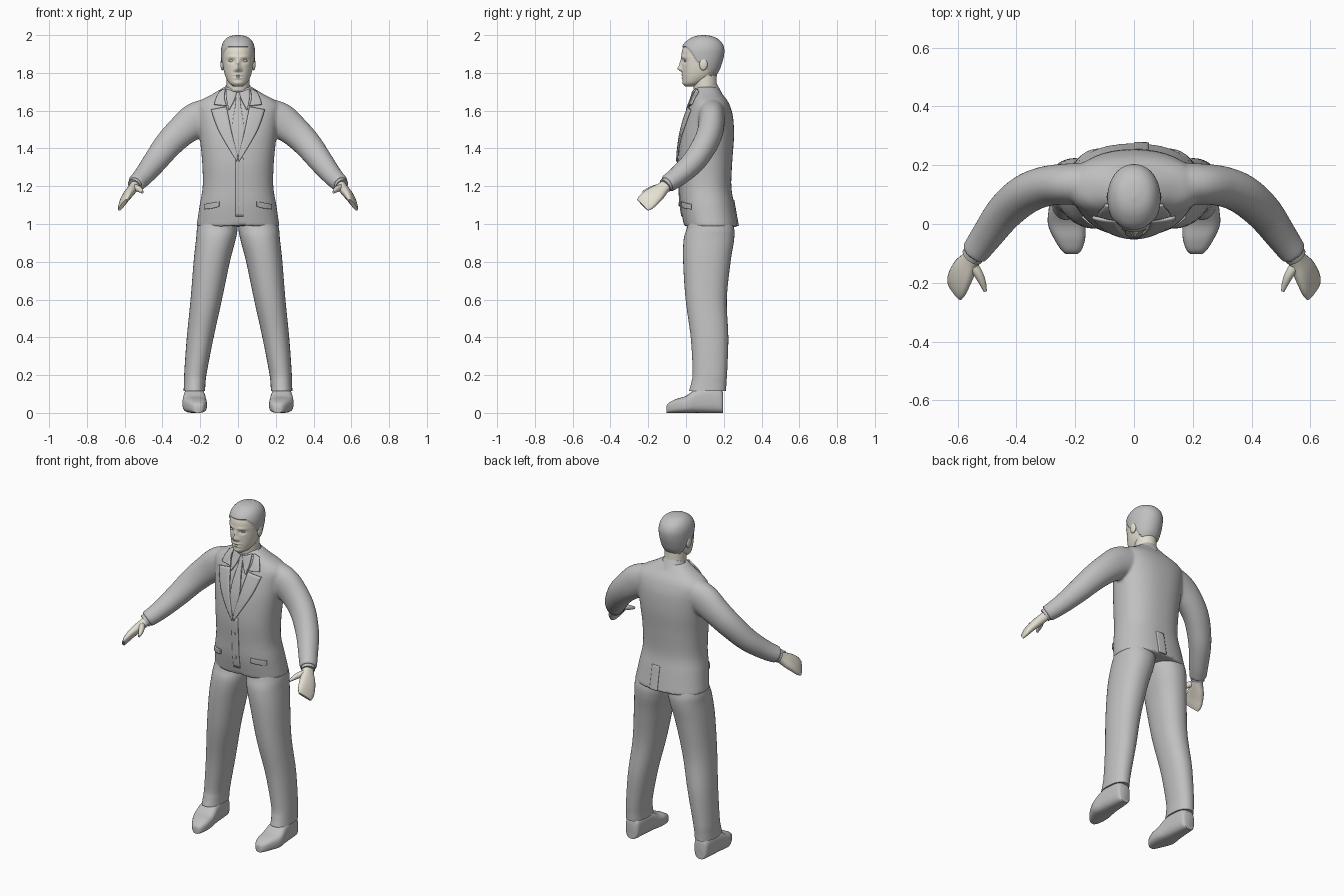
import bpy, bmesh, math
from mathutils import Vector

if "Cube" in bpy.data.objects:
    bpy.data.objects.remove(bpy.data.objects["Cube"])

def material(name, rgb):
    m = bpy.data.materials.new(name)
    m.diffuse_color = (*rgb, 1)
    m.use_nodes = True
    m.node_tree.nodes["Principled BSDF"].inputs["Base Color"].default_value = m.diffuse_color
    return m

GREY = material("suit grey", (0.53, 0.53, 0.53))
SKIN = material("pale skin", (0.78, 0.74, 0.64))

def smooth(rows, n):
    """Catmull-Rom through rows of numbers, n steps per span."""
    out = []
    for i in range(len(rows) - 1):
        a, b, c, d = (rows[max(0, min(len(rows) - 1, j))] for j in (i - 1, i, i + 1, i + 2))
        for k in range(n):
            t = k / n
            out.append([q + 0.5 * t * (r - p + t * (2*p - 5*q + 4*r - s + t * (3*(q - r) + s - p)))
                        for p, q, r, s in zip(a, b, c, d)])
    return out + [list(rows[-1])]

def oval(n, count):
    """Unit superellipse points."""
    pts = []
    for k in range(count):
        a = 2 * math.pi * k / count
        c, s = round(math.cos(a), 9), round(math.sin(a), 9)
        pts.append((math.copysign(abs(c) ** (2/n), c), math.copysign(abs(s) ** (2/n), s)))
    return pts

def loft(bm, rings, caps=True):
    vs = [[bm.verts.new(p) for p in r] for r in rings]
    n = len(vs[0])
    for a, b in zip(vs, vs[1:]):
        for k in range(n):
            bm.faces.new((a[k], a[(k+1) % n], b[(k+1) % n], b[k]))
    if caps:
        bm.faces.new(vs[0])
        bm.faces.new(vs[-1])

def column(rows, n, count):
    """Level rings from rows of (z, centre x, half width, front y, back y)."""
    return [[(cx + hx*c, (yf+yb)/2 + (yb-yf)/2*s, z) for c, s in oval(n, count)]
            for z, cx, hx, yf, yb in rows]

def tube(rows, side, n=2, count=24, flip=1):
    """Rings along a path from rows of (x, y, z, radius along side, radius across)."""
    rings = []
    for i, r in enumerate(rows):
        a, b = rows[max(0, i-1)], rows[min(len(rows)-1, i+1)]
        t = (Vector(b[:3]) - Vector(a[:3])).normalized()
        u = Vector(side)
        u = (u - t * u.dot(t)).normalized()
        w = t.cross(u)
        pts = [Vector(r[:3]) + u*r[3]*c + w*r[4]*s for c, s in oval(n, count)]
        rings.append([(p.x*flip, p.y, p.z) for p in pts])
    return rings

def finish(name, bm, mats, mirror=False):
    bmesh.ops.recalc_face_normals(bm, faces=bm.faces)
    me = bpy.data.meshes.new(name)
    bm.to_mesh(me)
    bm.free()
    ob = bpy.data.objects.new(name, me)
    bpy.context.collection.objects.link(ob)
    for m in mats:
        me.materials.append(m)
    bpy.ops.object.select_all(action='DESELECT')
    bpy.context.view_layer.objects.active = ob
    ob.select_set(True)
    bpy.ops.object.shade_smooth_by_angle(angle=math.radians(50))
    if mirror:
        ob.modifiers.new("mirror", 'MIRROR')
    return ob

def part(name, rings, mat, mirror=False, caps=True):
    bm = bmesh.new()
    loft(bm, rings, caps)
    return finish(name, bm, [mat], mirror)

# Jacket: torso and sleeves fused into one smooth skin
TORSO = smooth([(0.985, 0, .220, -.010, .276), (1.10, 0, .203, -.030, .256), (1.20, 0, .187, -.036, .240),
                (1.33, 0, .190, -.042, .245), (1.46, 0, .203, -.030, .254), (1.56, 0, .215, -.006, .250),
                (1.62, 0, .222, .016, .235), (1.655, 0, .195, .030, .218), (1.685, 0, .140, .040, .195),
                (1.71, 0, .098, .048, .178), (1.725, 0, .075, .055, .168)], 8)
SLEEVE = smooth([(.13, .135, 1.585, .075, .085), (.22, .136, 1.55, .070, .094), (.30, .128, 1.49, .068, .082),
                 (.37, .100, 1.42, .066, .074), (.44, .040, 1.33, .062, .064), (.50, -.040, 1.255, .054, .053),
                 (.543, -.100, 1.212, .047, .046)], 6)
bm = bmesh.new()
rings = column(TORSO, 2.3, 64)
# notch at the front of the hem
rings[0] = [(x, y, z + (.05 * max(0, 1 - abs(x)/.035) if y < .1 else 0)) for x, y, z in rings[0]]
rings[1] = [(x, y, max(z, z + .04 * max(0, 1 - abs(x)/.035)) if y < .1 else z) for x, y, z in rings[1]]
loft(bm, rings)
for f in (1, -1):
    loft(bm, tube(SLEEVE, (0, 1, 0), 2.1, 32, f))
jacket = finish("jacket", bm, [GREY])
rm = jacket.modifiers.new("fuse", 'REMESH')
rm.mode, rm.voxel_size, rm.use_smooth_shade = 'VOXEL', 0.008, True
sm = jacket.modifiers.new("soften", 'SMOOTH')
sm.factor, sm.iterations = 0.5, 5

def torso_y(x, z, back=False):
    for a, b in zip(TORSO, TORSO[1:]):
        if a[0] <= z <= b[0]:
            break
    t = min(1, max(0, (z - a[0]) / (b[0] - a[0])))
    _, _, hw, yf, yb = [p + (q - p) * t for p, q in zip(a, b)]
    d = (yb-yf)/2 * (1 - min(.97, abs(x)/hw) ** 2.3) ** (1/2.3)
    return (yf+yb)/2 + (d if back else -d)

def cloth(name, inner, outer, off, back=False, mirror=True, thick=.009):
    """Thin strip of cloth lying on the torso between two (x, z) lines."""
    bm = bmesh.new()
    grid = []
    for a, b in zip(smooth(inner, 6) if len(inner) > 2 else inner,
                    smooth(outer, 6) if len(outer) > 2 else outer):
        row = [(a[0] + (b[0]-a[0])*k/6, a[1] + (b[1]-a[1])*k/6) for k in range(7)]
        grid.append([bm.verts.new((x, torso_y(x, z, back) + (off if back else -off), z)) for x, z in row])
    for r, s in zip(grid, grid[1:]):
        for k in range(6):
            bm.faces.new((r[k], r[k+1], s[k+1], s[k]))
    ob = finish(name, bm, [GREY], mirror)
    so = ob.modifiers.new("thickness", 'SOLIDIFY')
    so.thickness, so.offset = thick, 0

cloth("lapel", [(.060, 1.62), (.032, 1.48), (.0, 1.35)], [(.142, 1.605), (.100, 1.49), (.006, 1.33)], .006)
cloth("jacket_collar", [(.066, 1.715), (.072, 1.67), (.060, 1.625)], [(.098, 1.70), (.118, 1.66), (.125, 1.632)], .006)
cloth("shirt_collar_point", [(.006, 1.695), (.022, 1.65), (.046, 1.605)], [(.06, 1.715), (.06, 1.66), (.050, 1.604)], .008)
cloth("tie", [(0, 1.695), (0, 1.655), (0, 1.50), (0, 1.36)], [(.020, 1.695), (.012, 1.655), (.030, 1.50), (.012, 1.36)], .003)
cloth("pocket_flap", [(.10, 1.118), (.135, 1.113), (.175, 1.105)], [(.10, 1.092), (.135, 1.083), (.175, 1.078)], .003)
cloth("front_edge", [(-.012, 1.35), (-.012, 1.2), (-.012, 1.04)], [(.03, 1.35), (.03, 1.2), (.03, 1.04)], .0, mirror=False)
cloth("back_vent", [(.0, 1.13), (.0, 1.06), (.0, .99)], [(.05, 1.13), (.05, 1.06), (.05, .99)], .0, back=True, mirror=False)
for i, z in enumerate((1.25, 1.105)):
    y = torso_y(0, z)
    part("jacket_button", tube([(.006, y + .005, z, .009, .009), (.006, y - .009, z, .009, .009)], (1, 0, 0), 2, 12), GREY)

# Shirt collar and cuffs
part("shirt_collar", tube([(0, .122, 1.665, .082, .074), (0, .110, 1.695, .076, .070), (0, .098, 1.725, .068, .066)],
                          (1, 0, 0), 2, 32), GREY)
part("shirt_cuff", tube([(.53, -.082, 1.225, .039, .038), (.550, -.110, 1.203, .039, .037)], (0, 1, 0)), GREY, True)

# Trousers
part("trouser_leg", column(smooth([(1.10, .095, .085, .03, .215), (.99, .108, .106, .008, .252),
      (.92, .117, .105, -.012, .255), (.80, .139, .096, -.015, .236), (.60, .168, .083, -.002, .216),
      (.40, .200, .071, .025, .224), (.22, .224, .060, .035, .218), (.16, .229, .057, .028, .214),
      (.115, .231, .057, .015, .212)], 6), 2.2, 40), GREY, True)

# Shoes
part("shoe", [[(cx + hx*c, y, h/2 + h/2*s) for c, s in oval(3, 32)] for y, cx, hx, h in
     smooth([(-.102, .212, .020, .040), (-.088, .213, .035, .056), (-.05, .219, .053, .074), (0, .229, .064, .090),
             (.06, .231, .058, .130), (.14, .231, .050, .140), (.185, .231, .043, .125), (.197, .231, .032, .105)], 4)],
     GREY, True)

# Hands
WIDE = (-.39, -.82, .43)
part("hand", tube(smooth([(.535, -.09, 1.217, .030, .027), (.555, -.122, 1.19, .035, .026), (.577, -.155, 1.163, .048, .025),
      (.594, -.187, 1.138, .054, .021), (.605, -.212, 1.115, .054, .016), (.610, -.230, 1.100, .046, .009)], 3),
      WIDE, 2.4, 20), SKIN, True)
part("thumb", tube(smooth([(.560, -.125, 1.195, .018, .018), (.535, -.160, 1.190, .018, .017),
      (.517, -.195, 1.180, .014, .013), (.506, -.228, 1.168, .007, .006)], 3), (0, 0, 1), 2, 14), SKIN, True)

# Neck
part("neck", tube([(0, .112, 1.66, .062, .062), (0, .100, 1.74, .060, .062), (0, .098, 1.82, .060, .066)],
                  (1, 0, 0), 2, 32), SKIN)

# Head: lofted skull, hair picked by a hairline rule, face shaped with soft bumps
HAIRLINE = [(-.1, 1.935), (.005, 1.932), (.03, 1.905), (.05, 1.87), (.07, 1.85), (.105, 1.84), (.125, 1.785), (.3, 1.78)]
BUMPS = [(0, 1.822, .014, .014, .022), (0, 1.848, .010, .022, .012), (.036, 1.863, .017, .011, -.009),
         (.032, 1.884, .026, .008, .004), (0, 1.789, .024, .006, .006), (0, 1.773, .020, .006, .006),
         (0, 1.781, .026, .003, -.004), (0, 1.745, .025, .013, .006), (.016, 1.815, .006, .007, .006)]

def hairline(y):
    for (a, za), (b, zb) in zip(HAIRLINE, HAIRLINE[1:]):
        if y <= b:
            return za + (zb - za) * (y - a) / (b - a)
    return HAIRLINE[-1][1]

bm = bmesh.new()
loft(bm, column(smooth([(1.728, 0, .022, -.002, .05), (1.745, 0, .046, -.013, .09), (1.775, 0, .064, -.018, .140),
     (1.81, 0, .075, -.020, .168), (1.85, 0, .081, -.022, .184), (1.89, 0, .084, -.024, .195),
     (1.925, 0, .084, -.019, .197), (1.955, 0, .076, -.003, .186), (1.977, 0, .060, .024, .163),
     (1.989, 0, .038, .052, .134), (1.994, 0, .006, .085, .098)], 8), 2.1, 128))
for f in bm.faces:
    c = f.calc_center_median()
    f.material_index = 1 if c.z > hairline(c.y) else 0
for v in bm.verts:
    if all(f.material_index == 1 for f in v.link_faces):
        v.co += (v.co - Vector((0, .09, 1.88))).normalized() * .006
    elif v.co.y < .06:
        v.co.y -= sum(h * math.exp(-((abs(v.co.x)-x)/sx)**2 - ((v.co.z-z)/sz)**2) for x, z, sx, sz, h in BUMPS)
finish("head", bm, [SKIN, GREY])

def ball(name, pos, scale, mat):
    bm = bmesh.new()
    bmesh.ops.create_uvsphere(bm, u_segments=16, v_segments=10, radius=1)
    for v in bm.verts:
        v.co = Vector(a * b + c for a, b, c in zip(v.co, scale, pos))
    finish(name, bm, [mat], True)

ball("ear", (.083, .092, 1.845), (.010, .022, .032), SKIN)
ball("eye", (.036, -.004, 1.863), (.014, .006, .006), SKIN)
